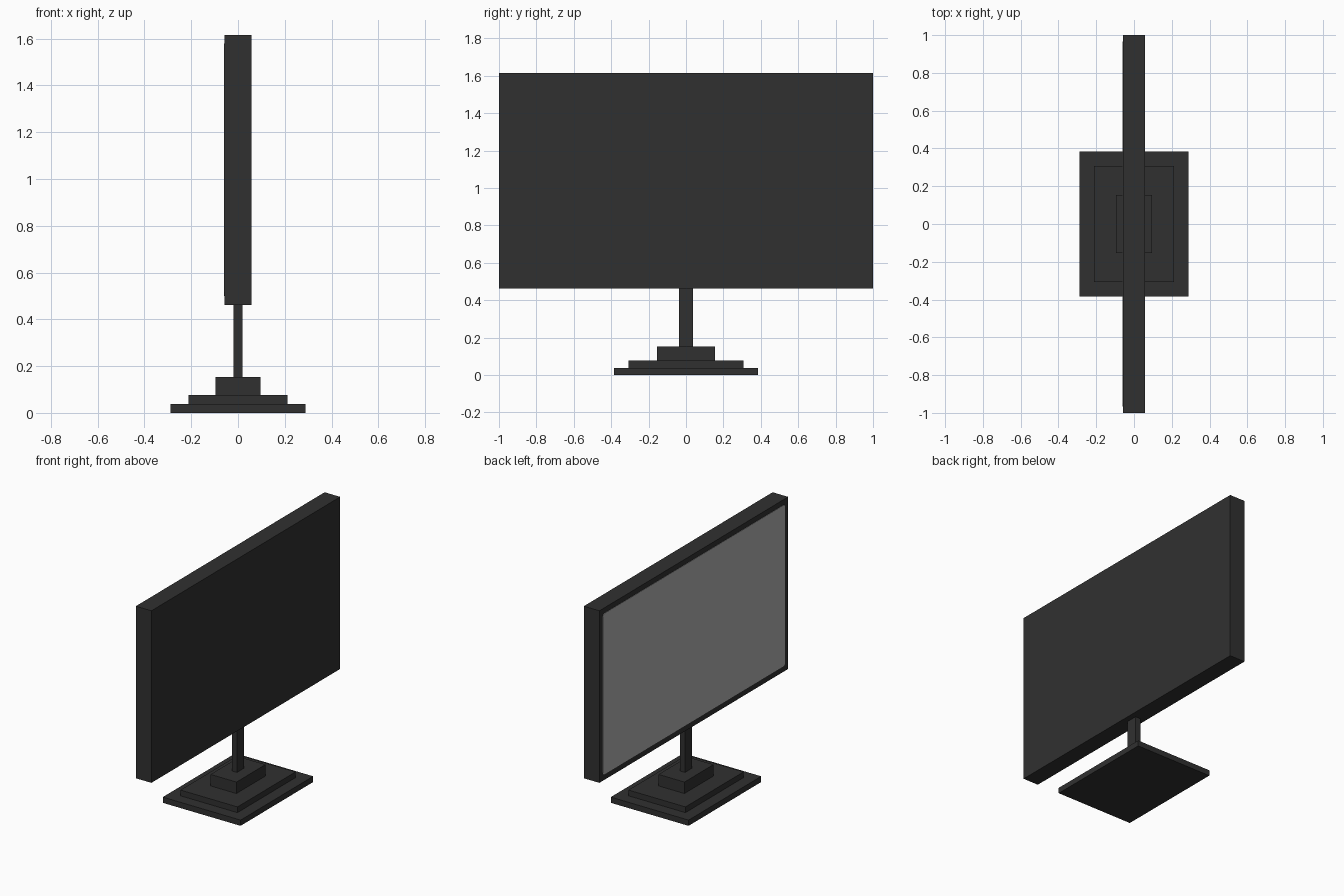
import bpy
import bmesh

cube = bpy.data.objects.get("Cube")
if cube:
    bpy.data.objects.remove(cube, do_unlink=True)


def make_material(name, value):
    mat = bpy.data.materials.new(name)
    mat.use_nodes = True
    color = (value, value, value, 1.0)
    mat.diffuse_color = color
    bsdf = next(n for n in mat.node_tree.nodes if n.type == 'BSDF_PRINCIPLED')
    bsdf.inputs["Base Color"].default_value = color
    return mat


def make_box(name, lo, hi, mat, corner=0.0):
    """Box from lo to hi; corner chamfers the edges running along x."""
    bm = bmesh.new()
    bmesh.ops.create_cube(bm, size=1.0)
    for v in bm.verts:
        v.co = [(lo[i] + hi[i]) / 2 + v.co[i] * (hi[i] - lo[i]) for i in range(3)]
    if corner:
        edges = [e for e in bm.edges
                 if abs(e.verts[0].co.y - e.verts[1].co.y) < 1e-6
                 and abs(e.verts[0].co.z - e.verts[1].co.z) < 1e-6]
        bmesh.ops.bevel(bm, geom=edges, offset=corner, segments=2,
                        profile=0.5, affect='EDGES')
    mesh = bpy.data.meshes.new(name)
    bm.to_mesh(mesh)
    bm.free()
    mesh.materials.append(mat)
    obj = bpy.data.objects.new(name, mesh)
    bpy.context.collection.objects.link(obj)
    return obj


black = make_material("black plastic", 0.03)
grey = make_material("grey screen", 0.43)

U = 2.0 / 104  # design unit: the panel is 104 units wide

# Stepped base, post and panel: half depth x, half width y, bottom z, top z
parts = [
    ("base_plate", 15, 20, 0, 2),
    ("base_middle_step", 11, 16, 2, 4),
    ("base_top_step", 5, 8, 4, 8),
    ("stand_post", 1, 2, 8, 24),
    ("monitor_panel", 3, 52, 24, 84),
]
for name, hx, hy, z0, z1 in parts:
    make_box(name, (-hx * U, -hy * U, z0 * U), (hx * U, hy * U, z1 * U), black)

# Thin screen plate on the -x face, leaving a narrow bezel
make_box("screen",
         (-3 * U - 0.002, -1 + 0.034, 24 * U + 0.038),
         (-3 * U + 0.002, 1 - 0.034, 84 * U - 0.036),
         grey, corner=0.018)
